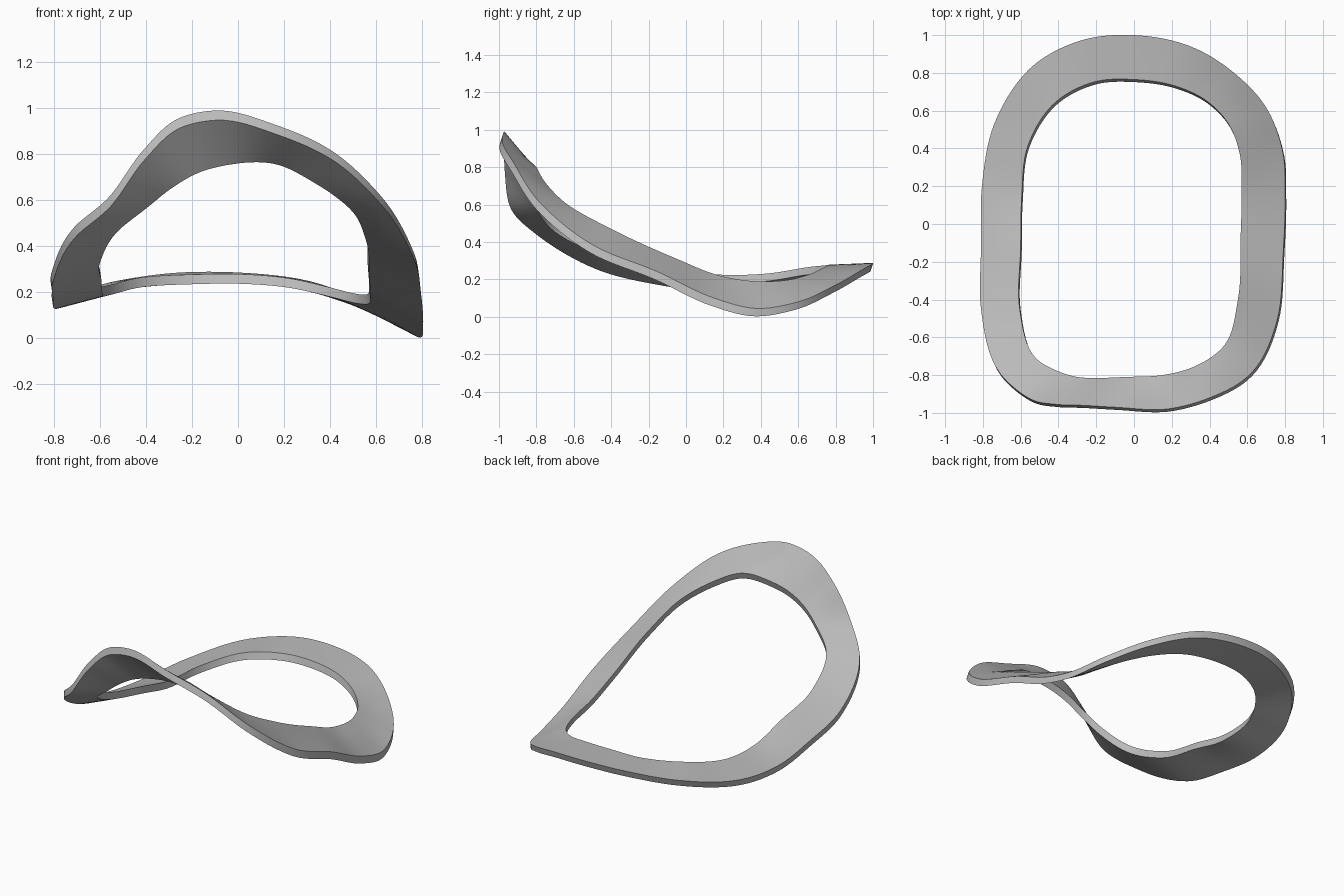
import bpy, bmesh
from mathutils import Vector

cube = bpy.data.objects.get("Cube")
if cube:
    bpy.data.objects.remove(cube, do_unlink=True)

# Control points of the upper surface's two edges, counter-clockwise from the front
OUTER = [(-.1, -.97, .99), (.17, -.98, .925), (.4, -.92, .82), (.62, -.79, .62),
         (.76, -.5, .385), (.79, -.15, .24), (.8, .15, .1), (.79, .37, .045),
         (.71, .6, .08), (.53, .8, .17), (.3, .94, .25), (0, 1, .285),
         (-.25, .98, .285), (-.52, .85, .25), (-.74, .53, .185), (-.805, .2, .17),
         (-.81, -.12, .21), (-.81, -.45, .29), (-.71, -.79, .485), (-.56, -.92, .615),
         (-.41, -.955, .82), (-.27, -.96, .95)]
INNER = [(-.05, -.81, .795), (.15, -.8, .8), (.33, -.75, .715), (.48, -.64, .605),
         (.55, -.4, .47), (.565, -.05, .31), (.57, .18, .22), (.56, .37, .19),
         (.5, .53, .195), (.38, .655, .225), (.22, .73, .26), (0, .765, .278),
         (-.2, .755, .276), (-.41, .65, .265), (-.56, .42, .23), (-.595, .13, .23),
         (-.6, -.12, .29), (-.605, -.45, .375), (-.52, -.71, .515), (-.4, -.78, .61),
         (-.3, -.81, .69), (-.18, -.815, .76)]
EXTRUDE = Vector((.006, -.014, -.042))
STEPS = 8      # samples between control points
STRIPS = 4     # faces across the band


def closed_spline(points):
    """Smooth closed curve through the points, with chord-weighted tangents."""
    pts = [Vector(p) for p in points]
    n = len(pts)
    gap = [(pts[(i + 1) % n] - pts[i]).length for i in range(n)]
    slope = [(pts[(i + 1) % n] - pts[i]) / gap[i] for i in range(n)]
    tan = [(slope[i - 1] * gap[i] + slope[i] * gap[i - 1]) / (gap[i] + gap[i - 1])
           for i in range(n)]
    curve = []
    for i in range(n):
        j = (i + 1) % n
        for s in range(STEPS):
            t = s / STEPS
            rise = t * t * (3 - 2 * t)
            curve.append(pts[i].lerp(pts[j], rise)
                         + tan[i] * gap[i] * t * (1 - t) ** 2
                         - tan[j] * gap[i] * t * t * (1 - t))
    return curve


def loft_closed(bm, rings):
    """Join neighbouring rings, and the last ring back to the first."""
    verts = [[bm.verts.new(p) for p in ring] for ring in rings]
    for a, b in zip(verts, verts[1:] + verts[:1]):
        for i in range(len(a)):
            j = (i + 1) % len(a)
            bm.faces.new((a[i], a[j], b[j], b[i]))


# Warped ring: upper sheet, then lower sheet, closed by the two rims
outer, inner = closed_spline(OUTER), closed_spline(INNER)
top = [[o.lerp(i, k / STRIPS) for o, i in zip(outer, inner)] for k in range(STRIPS + 1)]
bottom = [[p + EXTRUDE for p in ring] for ring in reversed(top)]
bm = bmesh.new()
loft_closed(bm, top + bottom)
bmesh.ops.recalc_face_normals(bm, faces=bm.faces)
mesh = bpy.data.meshes.new("warped_ring")
bm.to_mesh(mesh)
bm.free()
ring = bpy.data.objects.new("warped_ring", mesh)
bpy.context.collection.objects.link(ring)

# Plain grey
grey = bpy.data.materials.new("plain_grey")
grey.use_nodes = True
grey.diffuse_color = (.5, .5, .5, 1)
grey.node_tree.nodes["Principled BSDF"].inputs["Base Color"].default_value = (.5, .5, .5, 1)
mesh.materials.append(grey)

# Smooth sheets with crisp rims
bpy.ops.object.select_all(action="DESELECT")
ring.select_set(True)
bpy.context.view_layer.objects.active = ring
bpy.ops.object.shade_smooth_by_angle(angle=.6)
